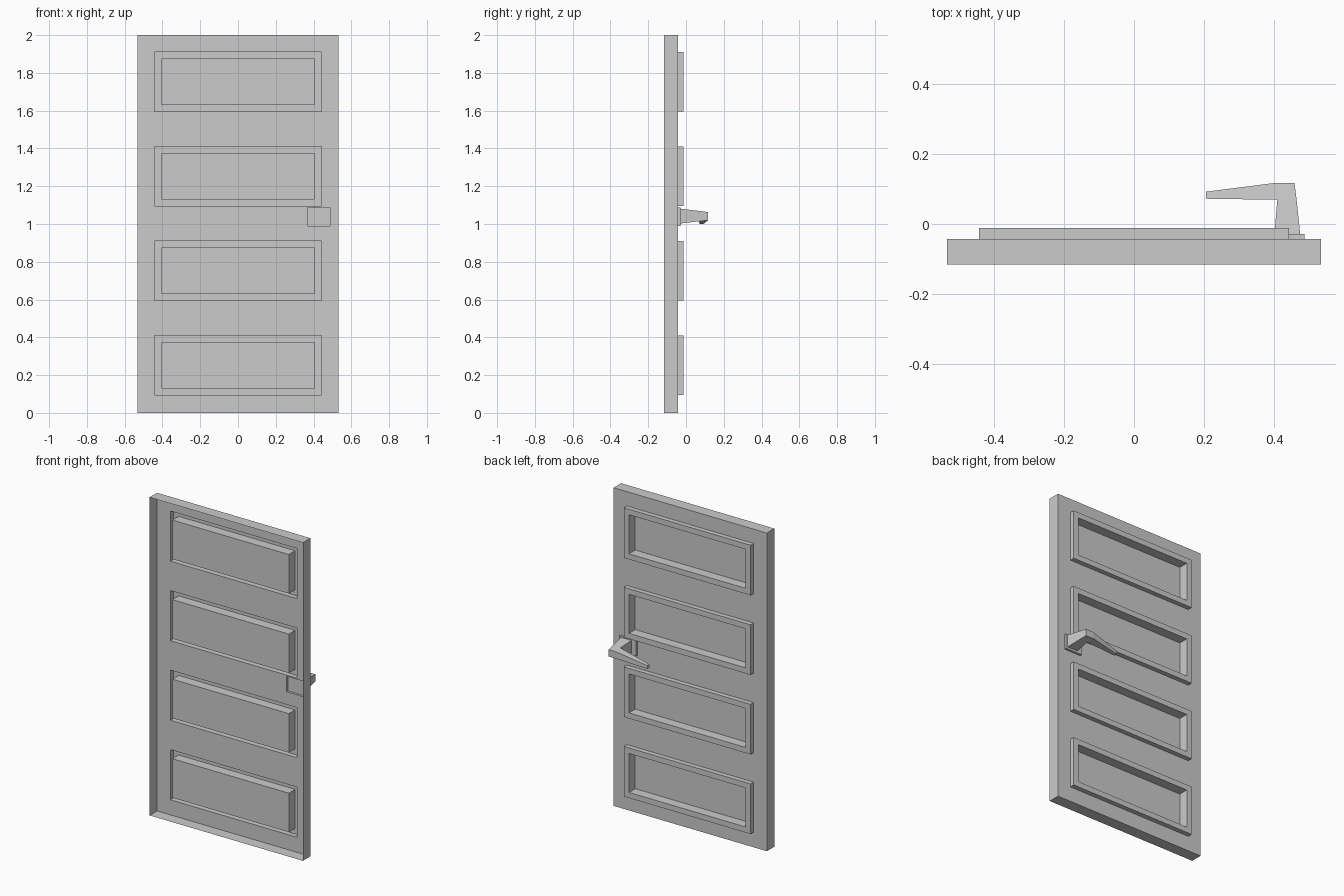
import bpy, bmesh

if "Cube" in bpy.data.objects:
    bpy.data.objects.remove(bpy.data.objects["Cube"])

FRONT, SHEET, RAISED, RECESS, PLATE = -0.116, -0.042, -0.012, -0.074, -0.028


def finish(name, bm):
    bmesh.ops.remove_doubles(bm, verts=bm.verts, dist=1e-5)
    mesh = bpy.data.meshes.new(name)
    bm.to_mesh(mesh)
    bm.free()
    obj = bpy.data.objects.new(name, mesh)
    bpy.context.collection.objects.link(obj)
    return obj


def loop(bm, rect, y):
    x0, x1, z0, z1 = rect
    return [bm.verts.new((x, y, z)) for x, z in ((x0, z0), (x0, z1), (x1, z1), (x1, z0))]


def stepped(bm, steps, cap=True):
    """Join successive rectangles (rect, y) with quads, closing the last one."""
    prev = None
    for rect, y in steps:
        cur = loop(bm, rect, y)
        if prev:
            for i in range(4):
                j = (i + 1) % 4
                bm.faces.new((prev[i], prev[j], cur[j], cur[i]))
        prev = cur
    if cap:
        bm.faces.new(prev)


door = (-0.533, 0.533, 0.0, 2.0)
plate = (0.367, 0.486, 0.99, 1.087)
panels = [(-0.441, 0.441, 0.095 + 0.5 * i, 0.41 + 0.5 * i) for i in range(4)]
holes = panels + [plate]

# Door shell: side walls plus back sheet with openings, open at the front
bm = bmesh.new()
stepped(bm, [(door, FRONT), (door, SHEET)], cap=False)
xs = sorted({v for r in holes + [door] for v in r[:2]})
zs = sorted({v for r in holes + [door] for v in r[2:]})
for x0, x1 in zip(xs, xs[1:]):
    for z0, z1 in zip(zs, zs[1:]):
        cx, cz = (x0 + x1) / 2, (z0 + z1) / 2
        if not any(r[0] < cx < r[1] and r[2] < cz < r[3] for r in holes):
            bm.faces.new(loop(bm, (x0, x1, z0, z1), SHEET))
finish("door_shell", bm)

# Four panels: raised moulding around a deep recess
for n, r in enumerate(panels):
    inner = (-0.405, 0.405, r[2] + 0.035, r[3] - 0.035)
    bm = bmesh.new()
    stepped(bm, [(r, SHEET), (r, RAISED), (inner, RAISED), (inner, RECESS)])
    finish(f"panel_{n + 1}", bm)

# Handle back plate
bm = bmesh.new()
stepped(bm, [(plate, SHEET), (plate, PLATE)])
finish("handle_plate", bm)

# Lever handle: tapered cross-sections swept around the elbow
# each section: inner (x, y), outer (x, y), bottom z, top z at inner then outer
sections = [
    ((0.400, PLATE, 1.003, 1.081), (0.473, PLATE, 1.003, 1.081)),
    ((0.408, 0.069, 1.014, 1.069), (0.463, 0.069, 1.014, 1.069)),
    ((0.408, 0.069, 1.014, 1.069), (0.457, 0.117, 1.020, 1.063)),
    ((0.408, 0.069, 1.014, 1.069), (0.402, 0.117, 1.020, 1.063)),
    ((0.205, 0.072, 1.000, 1.021), (0.205, 0.092, 1.000, 1.021)),
]
bm = bmesh.new()
prev = None
for a, b in sections:
    cur = [bm.verts.new(p) for p in ((a[0], a[1], a[2]), (b[0], b[1], b[2]),
                                     (b[0], b[1], b[3]), (a[0], a[1], a[3]))]
    if prev:
        for i in range(4):
            j = (i + 1) % 4
            pts = [prev[i], prev[j], cur[j], cur[i]]
            if i == 3 and (pts[0].co - pts[3].co).length < 1e-6:
                continue  # inner edge does not move around the elbow
            bm.faces.new(pts)
    else:
        bm.faces.new(cur)
    prev = cur
bm.faces.new(prev)
bmesh.ops.remove_doubles(bm, verts=bm.verts, dist=1e-5)
bmesh.ops.recalc_face_normals(bm, faces=bm.faces)
finish("lever_handle", bm)
